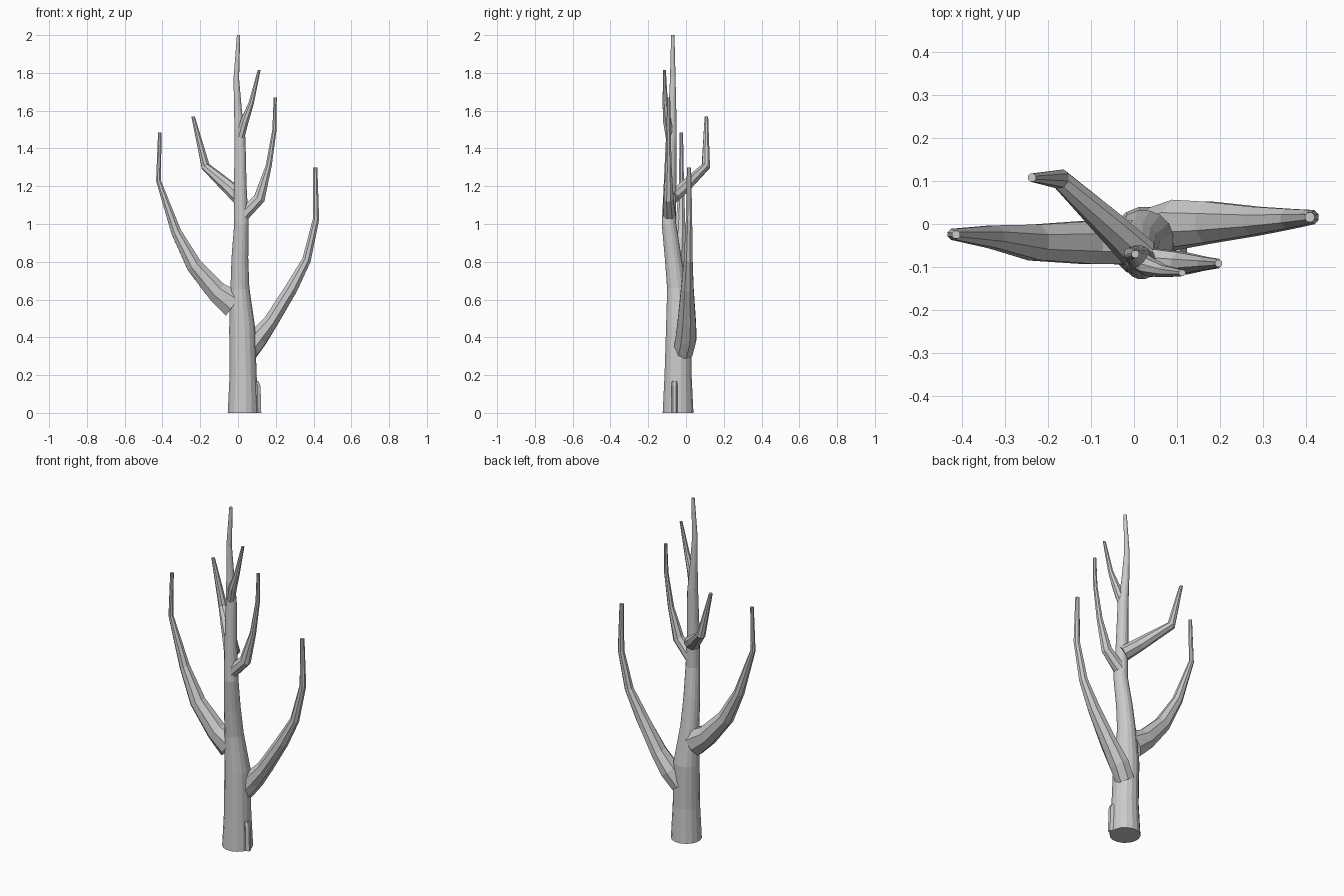
import bpy, bmesh, math
from mathutils import Vector


def limb(name, pts, sides, flat_base=False):
    """Tapered tube through (x, y, z, radius[, side radius]) points, capped at both ends."""
    bm = bmesh.new()
    pos = [Vector(p[:3]) for p in pts]
    rings = []
    for i, p in enumerate(pts):
        a = (pos[i] - pos[i - 1]).normalized() if i else Vector()
        b = (pos[i + 1] - pos[i]).normalized() if i < len(pts) - 1 else Vector()
        t = (a + b).normalized()
        if (i == 0 and flat_base) or i == len(pts) - 1:
            t = Vector((0, 0, 1))          # level cut
        v = t.cross(Vector((1, 0, 0))).normalized()
        if v.y < 0:
            v = -v
        u = v.cross(t).normalized()
        r, side = p[3], p[-1]
        ring = []
        for k in range(sides):
            ang = 2 * math.pi * (k + 0.5) / sides
            ring.append(bm.verts.new(pos[i] + u * r * math.cos(ang) + v * side * math.sin(ang)))
        rings.append(ring)
    for lo, hi in zip(rings, rings[1:]):
        for k in range(sides):
            n = (k + 1) % sides
            bm.faces.new((lo[k], lo[n], hi[n], hi[k]))
    bm.faces.new(rings[0])
    bm.faces.new(rings[-1])
    bmesh.ops.recalc_face_normals(bm, faces=bm.faces)
    mesh = bpy.data.meshes.new(name)
    bm.to_mesh(mesh)
    bm.free()
    ob = bpy.data.objects.new(name, mesh)
    bpy.context.collection.objects.link(ob)
    return ob


# Trunk
limb("trunk", [
    (.027, -.042, 0, .083), (.027, -.042, .2, .073), (.022, -.037, .45, .07),
    (.01, -.05, .66, .051), (.01, -.068, .82, .045), (.018, -.09, 1.0, .039),
    (.012, -.085, 1.2, .034), (.011, -.078, 1.45, .029), (0, -.072, 1.6, .021),
    (-.009, -.07, 1.77, .015), (.003, -.07, 2.0, .009)], 16, True)

# Low right branch
limb("lower_right_branch", [
    (.05, -.015, .32, .055), (.105, 0, .395, .055, .06), (.175, .004, .485, .042, .052),
    (.283, .007, .66, .036), (.363, .012, .81, .025), (.413, .016, 1.025, .018),
    (.409, .016, 1.3, .012)], 8)

# Low left branch
limb("lower_left_branch", [
    (-.02, -.043, .575, .08, .055), (-.11, -.043, .64, .06, .054), (-.232, -.043, .78, .045),
    (-.327, -.03, .957, .029), (-.421, -.024, 1.23, .014), (-.414, -.025, 1.485, .01)], 8)

# Upper left branch, reaching backward
limb("upper_left_branch", [
    (.012, -.07, 1.14, .045, .035), (-.05, -.01, 1.195, .038, .034),
    (-.172, .105, 1.305, .024), (-.238, .108, 1.57, .01)], 8)

# Upper right branch
limb("upper_right_branch", [
    (.025, -.088, 1.045, .036), (.113, -.092, 1.135, .033, .028), (.163, -.092, 1.31, .017),
    (.193, -.092, 1.5, .012), (.197, -.092, 1.67, .009)], 8)

# Small top twig
limb("top_twig", [
    (.012, -.085, 1.46, .024), (.035, -.1, 1.545, .023), (.07, -.11, 1.64, .015),
    (.112, -.114, 1.815, .008)], 8)

# Broken stub at the foot of the trunk
limb("stub", [
    (.105, -.061, 0, .021, .017), (.103, -.061, .14, .019, .017),
    (.096, -.061, .168, .014)], 6, True)
